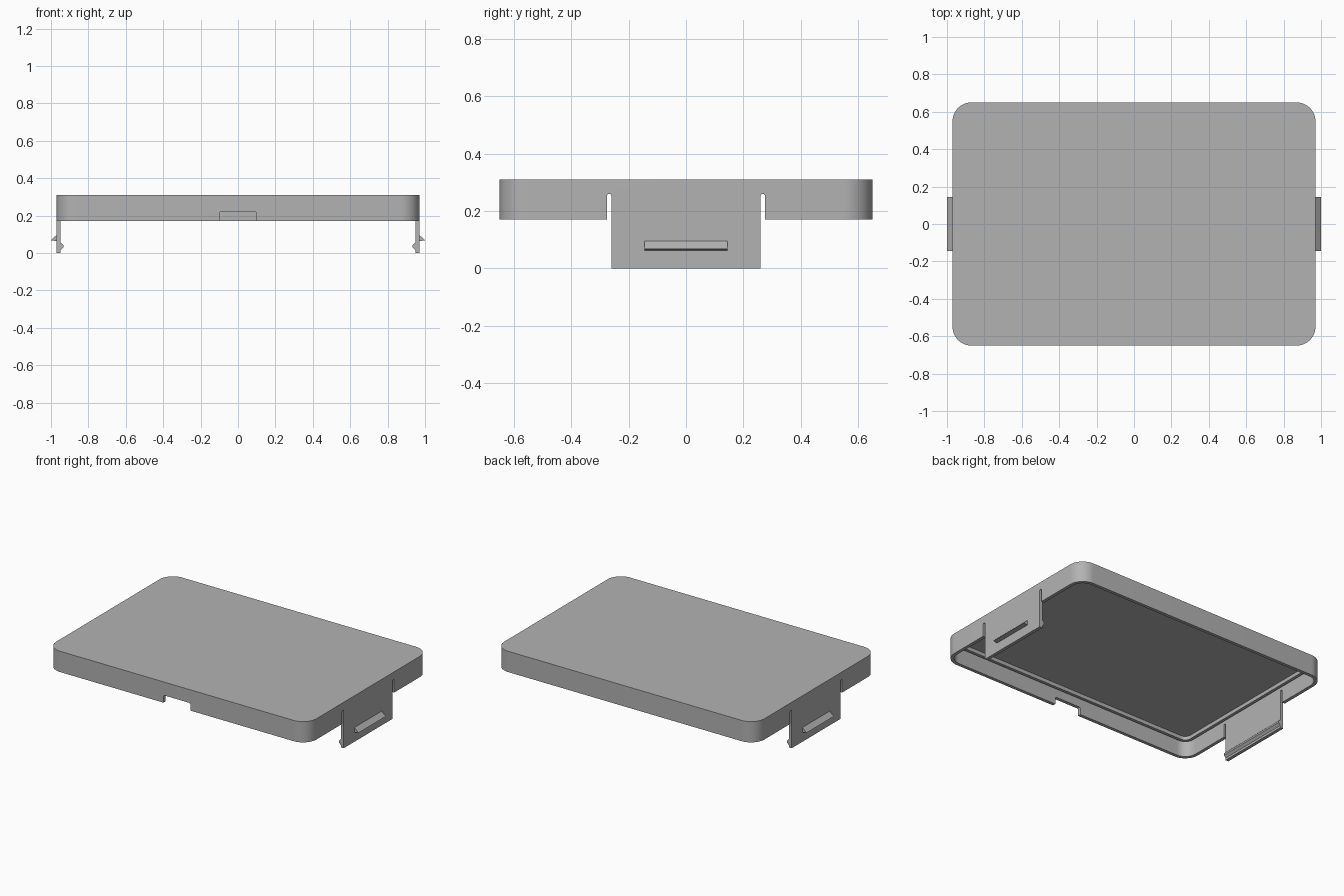
import bpy
import bmesh
from math import sin, cos, pi, radians
from mathutils import Vector

cube = bpy.data.objects.get("Cube")
if cube:
    bpy.data.objects.remove(cube, do_unlink=True)

HALF_X, HALF_Y, RADIUS = 0.97, 0.65, 0.1
RIM, TOP, CEILING, RIB = 0.17, 0.31, 0.29, 0.265
WALL = 0.022
TAB_HALF = 0.26

grey = bpy.data.materials.new("plain grey")
grey.use_nodes = True
grey.diffuse_color = (0.45, 0.45, 0.45, 1)
grey.node_tree.nodes["Principled BSDF"].inputs["Base Color"].default_value = grey.diffuse_color


def make_object(name, bm):
    bmesh.ops.recalc_face_normals(bm, faces=bm.faces)
    mesh = bpy.data.meshes.new(name)
    bm.to_mesh(mesh)
    bm.free()
    obj = bpy.data.objects.new(name, mesh)
    bpy.context.collection.objects.link(obj)
    mesh.materials.append(grey)
    return obj


def loft_rounded_rectangles(name, steps, segments=12):
    """Join rounded rectangles given as (inset, height), capped at both ends."""
    bm = bmesh.new()
    loops = []
    for inset, z in steps:
        r = RADIUS - inset
        loop = []
        for corner, (sx, sy) in enumerate([(1, 1), (-1, 1), (-1, -1), (1, -1)]):
            for i in range(segments + 1):
                a = (corner + i / segments) * pi / 2
                loop.append(bm.verts.new((sx * (HALF_X - RADIUS) + r * cos(a),
                                          sy * (HALF_Y - RADIUS) + r * sin(a), z)))
        loops.append(loop)
    for a, b in zip(loops, loops[1:]):
        for i in range(len(a)):
            j = (i + 1) % len(a)
            bm.faces.new((a[i], a[j], b[j], b[i]))
    bm.faces.new(loops[0])
    bm.faces.new(loops[-1])
    return make_object(name, bm)


def extrude_profile(name, points, move):
    """Extrude a closed profile of 3D points along a vector."""
    bm = bmesh.new()
    face = bm.faces.new([bm.verts.new(p) for p in points])
    result = bmesh.ops.extrude_face_region(bm, geom=[face], use_keep_orig=True)
    verts = [v for v in result["geom"] if isinstance(v, bmesh.types.BMVert)]
    bmesh.ops.translate(bm, verts=verts, vec=Vector(move))
    return make_object(name, bm)


def arch(low, high, bottom, top, r, steps=6):
    """Outline of an upright slot with rounded top corners."""
    pts = [(low, bottom), (high, bottom)]
    for centre, start in ((high - r, 0), (low + r, pi / 2)):
        for i in range(steps + 1):
            a = start + i / steps * pi / 2
            p = (centre + r * cos(a), top - r + r * sin(a))
            if abs(p[0] - pts[-1][0]) + abs(p[1] - pts[-1][1]) > 1e-5:
                pts.append(p)
    return pts


# Lid shell: top plate, side wall and the low sealing rib underneath
lid = loft_rounded_rectangles("lid", [
    (0.06, CEILING), (0.06, RIB), (0.04, RIB), (0.04, CEILING),
    (WALL, CEILING), (WALL, RIM), (0, RIM), (0, TOP)])

# Cutters: relief slots beside the tabs, and the pry notch in the front wall
cutters = []
for low, high in ((TAB_HALF, 0.276), (-0.276, -TAB_HALF)):
    points = [(-1.2, y, z) for y, z in arch(low, high, 0.1, 0.26, 0.008)]
    cutters.append(extrude_profile("slot_cutter", points, (2.4, 0, 0)))
points = [(x, -0.7, z) for x, z in arch(-0.1, 0.1, 0.1, 0.22, 0.01)]
cutters.append(extrude_profile("notch_cutter", points, (0, 0.08, 0)))

bpy.context.view_layer.objects.active = lid
for cutter in cutters:
    cutter.hide_render = True
    mod = lid.modifiers.new("cut", "BOOLEAN")
    mod.operation = "DIFFERENCE"
    mod.solver = "EXACT"
    mod.object = cutter
    bpy.ops.object.modifier_apply(modifier=mod.name)
    bpy.data.objects.remove(cutter, do_unlink=True)

bpy.ops.object.select_all(action="DESELECT")
lid.select_set(True)
bpy.ops.object.shade_smooth_by_angle(angle=radians(30))

# Snap tabs with an inner bead, and an outer catch on each
INNER = HALF_X - WALL
tab_profile = [(HALF_X, RIM), (HALF_X, 0), (INNER, 0), (INNER, 0.015),
               (0.934, 0.03), (0.934, 0.042), (INNER, 0.055), (INNER, RIM)]
catch_profile = [(HALF_X, 0.063), (1, 0.068), (HALF_X, 0.096)]
for side, s in (("left", 1), ("right", -1)):
    for name, profile, half in (("snap_tab", tab_profile, TAB_HALF),
                                ("catch", catch_profile, 0.145)):
        extrude_profile(f"{side}_{name}", [(s * x, -half, z) for x, z in profile],
                        (0, 2 * half, 0))
